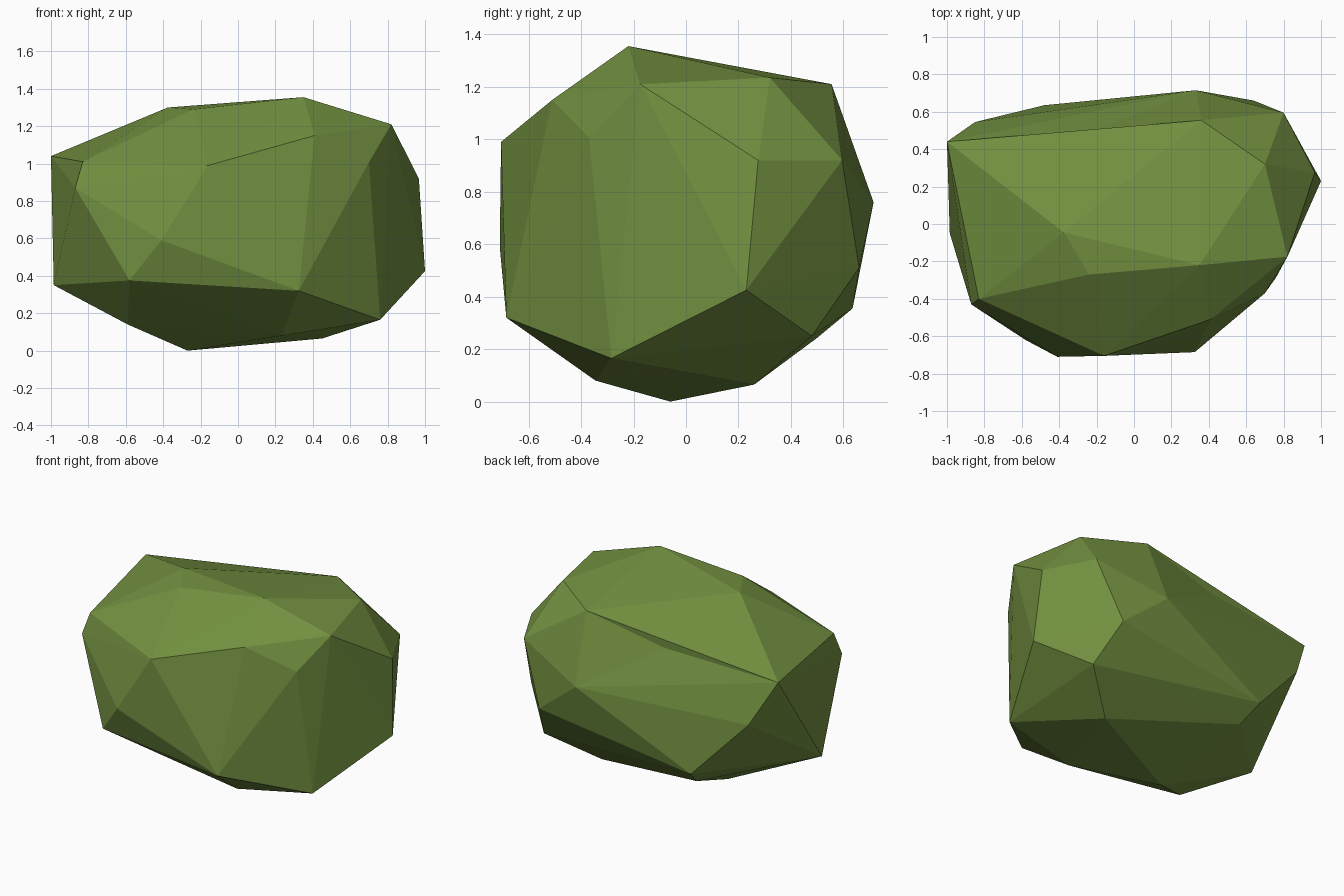
import bpy, bmesh
from mathutils import Vector

if "Cube" in bpy.data.objects:
    bpy.data.objects.remove(bpy.data.objects["Cube"])

# Corner points of the faceted boulder
CORNERS = [
    # crown
    (0.82, -0.175, 1.21), (0.35, -0.22, 1.355), (-0.24, -0.27, 1.29),
    (-0.375, -0.045, 1.30), (0.70, 0.32, 1.235), (0.36, 0.555, 1.21),
    (-0.195, 0.505, 1.085), (-1.0, 0.44, 1.04),
    # front
    (0.41, -0.51, 1.15), (-0.16, -0.705, 0.99), (0.70, -0.37, 1.007),
    (-0.41, -0.71, 0.59), (0.325, -0.685, 0.32), (-0.58, -0.62, 0.375),
    # left end
    (-0.83, -0.40, 1.01), (-0.87, -0.43, 0.87), (-0.985, -0.05, 0.35),
    # right end
    (1.0, 0.23, 0.425), (0.967, 0.275, 0.92), (0.76, -0.285, 0.165),
    # back
    (0.80, 0.595, 0.92), (0.33, 0.715, 0.76), (0.64, 0.66, 0.51),
    (-0.48, 0.635, 0.355), (-0.85, 0.545, 0.752), (0.73, 0.48, 0.25),
    # underside
    (-0.43, 0.50, 0.243), (-0.59, -0.265, 0.14), (0.235, -0.345, 0.08),
    (-0.27, -0.06, 0.0), (0.45, 0.26, 0.065),
]
CENTRE = Vector((0, 0, 0.65))


def skin(points):
    """Triangulated convex skin over the points; also returns unused indices."""
    bm = bmesh.new()
    verts = [bm.verts.new(p) for p in points]
    bmesh.ops.convex_hull(bm, input=verts, use_existing_faces=False)
    bm.verts.ensure_lookup_table()
    bm.verts.index_update()
    faces = [[v.index for v in f.verts] for f in bm.faces]
    bm.free()
    used = {i for f in faces for i in f}
    return faces, [i for i in range(len(points)) if i not in used]


# Skin the points; dented corners are lifted out until the skin reaches them
lifted = [Vector(p) for p in CORNERS]
for _ in range(40):
    faces, missed = skin(lifted)
    if not missed:
        break
    for i in missed:
        lifted[i] = CENTRE + (lifted[i] - CENTRE) * 1.01

# Build with the true corner positions, so dents fall back in
mesh = bpy.data.meshes.new("boulder")
mesh.from_pydata(CORNERS, [], faces)
bm = bmesh.new()
bm.from_mesh(mesh)
bmesh.ops.recalc_face_normals(bm, faces=bm.faces)
bm.to_mesh(mesh)
bm.free()

green = bpy.data.materials.new("moss green")
green.diffuse_color = (0.17, 0.28, 0.052, 1)
green.use_nodes = True
green.node_tree.nodes["Principled BSDF"].inputs["Base Color"].default_value = green.diffuse_color
mesh.materials.append(green)

boulder = bpy.data.objects.new("boulder", mesh)
bpy.context.collection.objects.link(boulder)
